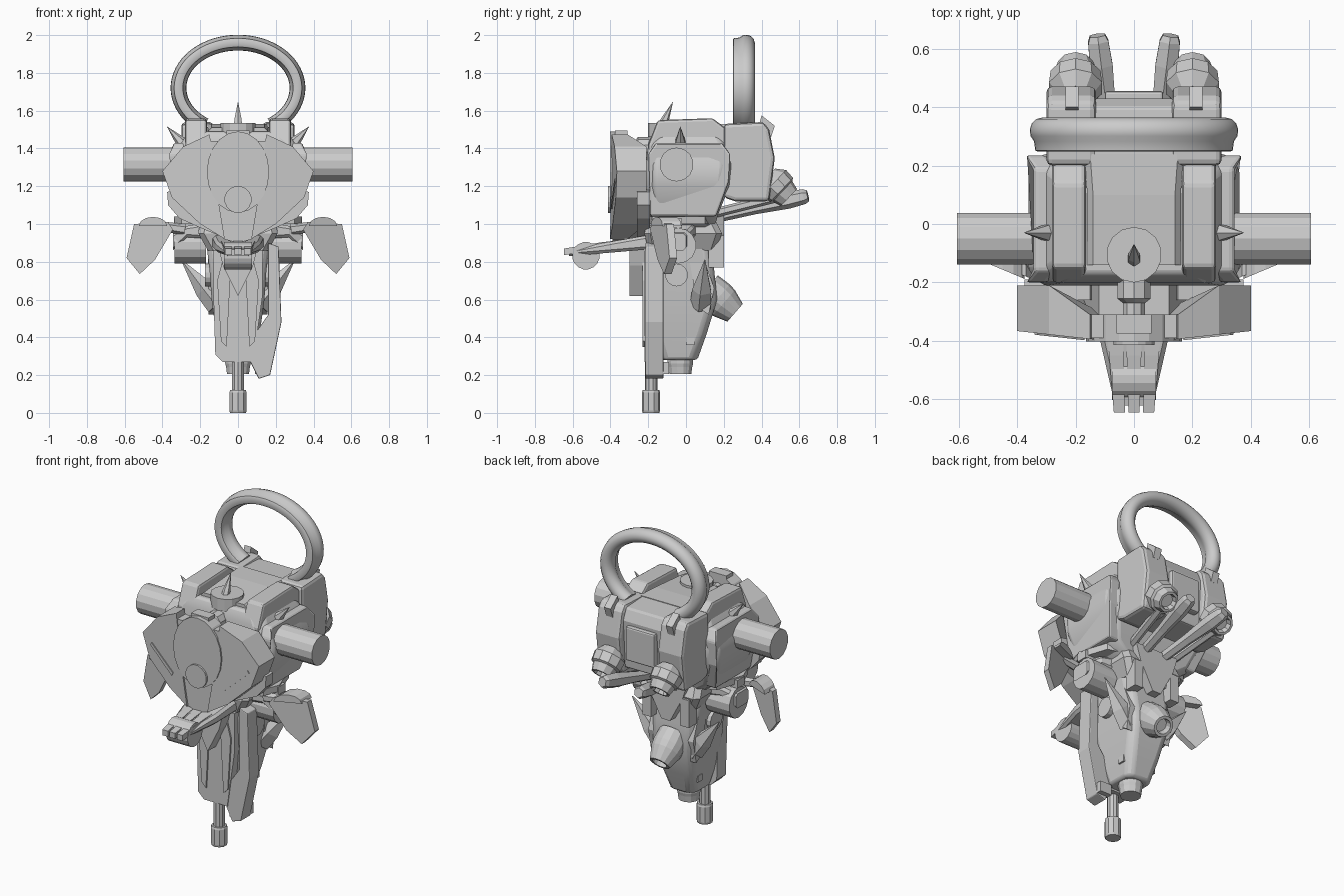
import bpy, bmesh
from math import sin, cos, pi, radians
from mathutils import Vector as V

if "Cube" in bpy.data.objects:
    bpy.data.objects.remove(bpy.data.objects["Cube"])


def make(name, verts, faces, mir=False, bevel=0, smooth=False):
    me = bpy.data.meshes.new(name)
    me.from_pydata([tuple(v) for v in verts], [], faces)
    bm = bmesh.new()
    bm.from_mesh(me)
    bmesh.ops.recalc_face_normals(bm, faces=bm.faces)
    bm.to_mesh(me)
    bm.free()
    ob = bpy.data.objects.new(name, me)
    bpy.context.collection.objects.link(ob)
    if bevel:
        m = ob.modifiers.new("bevel", 'BEVEL')
        m.width, m.segments, m.limit_method = bevel, 2, 'ANGLE'
    if mir:
        ob.modifiers.new("mirror", 'MIRROR').use_mirror_merge = False
    if smooth:
        bpy.ops.object.select_all(action='DESELECT')
        ob.select_set(True)
        bpy.context.view_layer.objects.active = ob
        bpy.ops.object.shade_smooth_by_angle(angle=radians(35))
    return ob


def rings(name, rows, caps=True, **k):
    n = len(rows[0])
    f = [(i*n+j, i*n+(j+1) % n, (i+1)*n+(j+1) % n, (i+1)*n+j)
         for i in range(len(rows)-1) for j in range(n)]
    if caps:
        f += [tuple(range(n)), tuple(range((len(rows)-1)*n, len(rows)*n))]
    return make(name, [v for r in rows for v in r], f, **k)


def place(axis, t, u, v):
    return {'x': (t, u, v), 'y': (u, t, v), 'z': (u, v, t)}[axis]


def loft(name, axis, secs, c=.03, **k):
    """Chamfered rectangles (t, u0, u1, v0, v1) joined along an axis."""
    rows = []
    for t, a, b, d, e in secs:
        p = [(a+c, d), (b-c, d), (b, d+c), (b, e-c), (b-c, e), (a+c, e), (a, e-c), (a, d+c)]
        rows.append([place(axis, t, *q) for q in p])
    return rings(name, rows, **k)


def prism(name, axis, pts, a, b, **k):
    return rings(name, [[place(axis, t, *p) for p in pts] for t in (a, b)], **k)


def box(name, x, y, z, **k):
    return prism(name, 'z', [(x[0], y[0]), (x[1], y[0]), (x[1], y[1]), (x[0], y[1])], *z, **k)


def lathe(name, p0, p1, prof, n=12, **k):
    """Profile (fraction along axis, radius) turned around p0-p1."""
    p0, p1 = V(p0), V(p1)
    q = (p1-p0).to_track_quat('Z', 'Y')
    rows = [[p0+(p1-p0)*t + q @ V((r*cos(2*pi*(j+.5)/n), r*sin(2*pi*(j+.5)/n), 0))
             for j in range(n)] for t, r in prof]
    return rings(name, rows, **k)


def cyl(name, p0, p1, r, n=12, **k):
    return lathe(name, p0, p1, [(0, r), (1, r)], n, **k)


# torso, roof ridges and roof turret
loft('torso', 'z', [(.98, -.2, .2, -.15, .15), (1.05, -.3, .3, -.19, .17), (1.2, -.355, .355, -.21, .23),
                    (1.31, -.36, .36, -.21, .24), (1.43, -.3, .3, -.2, .23), (1.49, -.26, .26, -.17, .2)],
     c=.05, bevel=.012, smooth=True)
prism('shoulder_ridge', 'x', [(-.2, 1.3), (-.2, 1.42), (-.15, 1.55), (.14, 1.56), (.22, 1.5), (.24, 1.3)],
      .165, .28, mir=True, bevel=.015)
side = [(-.2, 1.37), (-.16, 1.43), (.19, 1.43), (.235, 1.37), (.225, 1.22), (.16, 1.04), (-.19, 1.04)]
rings('side_panel', [[(x - max(0, 1.2-z)*.35 - max(0, z-1.38)*.7, y, z) for y, z in side] for x in (.3, .372)],
      mir=True, bevel=.012)
loft('roof_plate', 'y', [(-.14, -.16, .16, 1.4, 1.51), (.1, -.16, .16, 1.4, 1.53), (.24, -.17, .17, 1.4, 1.53)], c=.02)
cyl('turret', (0, -.105, 1.46), (0, -.105, 1.535), .095, 14)
lathe('roof_spike', (0, -.13, 1.51), (0, -.07, 1.645), [(0, .025), (.3, .022), (1, .001)], 6)
lathe('shoulder_spike', (.27, -.03, 1.40), (.375, -.03, 1.515), [(0, .035), (.3, .03), (1, .001)], 6, mir=True)
cyl('side_drum', (.34, -.05, 1.315), (.605, -.05, 1.315), .09, 14, mir=True)

# back pack
prism('pack_pod', 'x', [(.2, 1.14), (.2, 1.53), (.41, 1.54), (.44, 1.5), (.47, 1.35), (.44, 1.12), (.26, 1.12)],
      .13, .30, mir=True, bevel=.02)
prism('pack_core', 'x', [(.15, 1.15), (.15, 1.53), (.4, 1.52), (.43, 1.45), (.41, 1.15)], -.14, .14, bevel=.01)
box('pack_panel', (-.1, .1), (.4, .455), (1.22, 1.43), bevel=.01)
prism('pack_fin', 'x', [(.38, 1.5), (.4, 1.575), (.47, 1.52), (.45, 1.46)], .19, .235, mir=True)

# halo ring: round tube with a thinner front lip, swept round an ellipse
prof = [(-.04+.042*cos(a), .318+.046*sin(a)) for a in [radians(-50+280*i/10) for i in range(11)]]
prof += [(-.063, .252), (-.055, .248), (-.025, .248), (-.017, .252)]
rows = []
for i in range(57):
    a = radians(-55 + 290*i/56)
    rows.append([((.355+o)*cos(a), y, 1.72+(.28+o)*sin(a)) for o, y in prof])
rings('halo_ring', rows, smooth=True)

# face mask: folded shield, oval visor and lens
half = [(.15, 1.475), (.29, 1.41), (.40, 1.28), (.35, 1.14), (.2, 1.0), (.07, .92), (.1, 1.1)]
rings('mask_wing', [[(x, -.41+.11*x, z) for x, z in half],
                    [(x, -.21 if x > .18 else -.31, z) for x, z in half]], mir=True)
prism('mask_core', 'y', [(-.16, 1.44), (.16, 1.44), (.16, 1.1), (.075, .92), (0, .9), (-.075, .92), (-.16, 1.1)], -.39, -.31)
prism('mask_brace', 'y', [(-.12, 1.28), (.12, 1.28), (.18, 1.05), (0, .92), (-.18, 1.05)], -.32, -.18)
lathe('mask_neck', (0, -.33, 1.4), (0, -.18, 1.4), [(0, .04), (.4, .04), (.5, .06), (1, .06)], 10)
prism('visor', 'y', [(.165*cos(2*pi*i/20), 1.275+.215*sin(2*pi*i/20)) for i in range(20)], -.402, -.31)
cyl('lens', (0, -.38, 1.13), (0, -.414, 1.13), .072, 16)
rings('mask_groove', [[(x, -.41+.11*x+d, z) for x, z in ((.17, 1.1), (.33, 1.24), (.34, 1.225), (.18, 1.08))]
                      for d in (-.006, .03)], mir=True)
box('visor_block', (-.06, .06), (-.375, -.31), (1.44, 1.495))
prism('collar', 'y', [(.15, 1.2), (.375, 1.17), (.37, 1.1), (.31, 1.03), (.2, .98), (.08, .93)], -.26, -.19, mir=True)

# pelvis and lower hull
loft('pelvis', 'z', [(.86, -.16, .16, -.2, .16), (.95, -.21, .21, -.22, .19), (1.03, -.2, .2, -.2, .15)])
prism('hip_plate', 'z', [(.12, -.2), (.3, -.18), (.34, -.08), (.28, .1), (.12, .15)], 1.0, 1.04, mir=True)
box('hip_cap', (.24, .34), (-.09, -.02), (.98, 1.03), mir=True)
loft('lower_hull', 'z', [(.28, -.09, .09, -.14, .06), (.42, -.115, .115, -.18, .11), (.6, -.14, .14, -.2, .165),
                         (.75, -.15, .15, -.2, .15), (.92, -.17, .17, -.18, .13)], c=.035, bevel=.015, smooth=True)
prism('front_plate', 'y', [(-.13, .62), (-.12, .31), (-.08, .27), (.08, .27), (.13, .62), (.13, .86), (-.13, .86)], -.22, -.13)
prism('front_rib', 'y', [(.035, .82), (.07, .85), (.11, .7), (.09, .38), (.06, .35)], -.23, -.2, mir=True)
prism('long_blade', 'y', [(.16, .9), (.215, .88), (.23, .48), (.17, .2), (.11, .18), (.06, .28), (.09, .42), (.16, .52)],
      -.215, -.12, bevel=.005)
box('blade_foot', (.09, .17), (-.21, -.09), (.205, .27))
prism('hull_side_guard', 'x', [(.02, .8), (.1, .8), (.15, .66), (.12, .52), (.06, .56)], .1, .155, mir=True)
prism('chest_wedge', 'y', [(-.1, .86), (.1, .86), (.08, .78), (0, .62), (-.08, .78)], -.3, -.2)
box('hull_vent', (.08, .115), (0, .045), (.36, .4), mir=True)
cyl('hull_disc', (.1, -.05, .73), (.175, -.05, .73), .06, 14, mir=True)
lathe('hull_foot', (0, -.03, .3), (0, -.03, .205), [(0, .07), (.4, .07), (.6, .065), (1, .06)], 12)
cyl('stake_rod', (0, -.185, .6), (0, -.185, .1), .033, 10)
lathe('stake_tip', (0, -.185, .12), (0, -.185, 0), [(0, .044), (.1, .048), (.9, .048), (1, .044)], 10)
lathe('hull_fin', (.11, .08, .57), (.3, .1, .81), [(0, .06), (.35, .055), (1, .002)], 5, mir=True)

# hip joints and hanging flaps
cyl('hip_drum', (.17, -.04, .885), (.335, -.04, .885), .094, 14, mir=True)
loft('hip_armour', 'x', [(.14, -.16, .06, .92, 1.01), (.27, -.15, .04, .93, .99), (.345, -.12, .0, .86, .95)], c=.015, mir=True)
lathe('flap_arm', (.28, -.13, .97), (.42, -.13, .99), [(0, .03), (1, .025)], 6, mir=True)
out = [(.345, .97), (.37, 1.01), (.55, 1.0), (.59, .82), (.52, .735), (.44, .81)]
rings('flap', [[(x, -.19+(x-.345)*.42+o, z) for x, z in out] for o in (0, .04)], mir=True)
arc = [(.45+.075*cos(pi*i/6), .99+.048*sin(pi*i/6)) for i in range(7)]
rings('flap_cap', [[(x, -.19+(x-.345)*.42+o, z) for x, z in arc] for o in (-.01, .09)], mir=True)

# chin platform with fingers and roller
loft('chin_platform', 'y', [(-.15, -.14, .14, .87, .95), (-.38, -.12, .12, .85, .91), (-.62, -.065, .065, .83, .865)], c=.015)
for i, x in enumerate((-.05, 0, .05)):
    rings(f'chin_finger_{i}', [[(x*s + d*w, y, z) for d, z in ((-1, zz), (1, zz), (1, zz+.035), (-1, zz+.035))]
                              for y, zz, w, s in ((-.3, .885, .03, 1.4), (-.45, .868, .025, 1.2), (-.645, .835, .019, 1))])
cyl('chin_roller', (-.075, -.53, .832), (.075, -.53, .832), .073, 16)

# tail wedge, booms and nozzles
prism('tail_wedge', 'y', [(-.12, .95), (-.15, 1.05), (.15, 1.05), (.12, .95), (.03, .78), (-.03, .78)], .1, .2)
lathe('tail_boom', (.06, .13, 1.03), (.125, .645, 1.15), [(0, .03), (.45, .033), (.8, .045), (.96, .04), (1, .03)], 6, mir=True)
lathe('tail_strut', (.14, .12, 1.05), (.2, .48, 1.14), [(0, .025), (1, .025)], 6, mir=True)
bell = [(0, .06), (.3, .095), (.65, .09), (.7, .075), (1, .062), (1, .048), (.8, .04)]
lathe('pack_nozzle', (.2, .43, 1.25), (.2, .545, 1.14), bell, 10, mir=True)
lathe('hull_nozzle', (0, .11, .66), (0, .26, .53), [(0, .09), (.4, .095), (.6, .09), (1, .062), (1, .045), (.8, .04)], 14)
box('tail_clamp', (.1, .16), (.12, .2), (.77, .94), mir=True)
